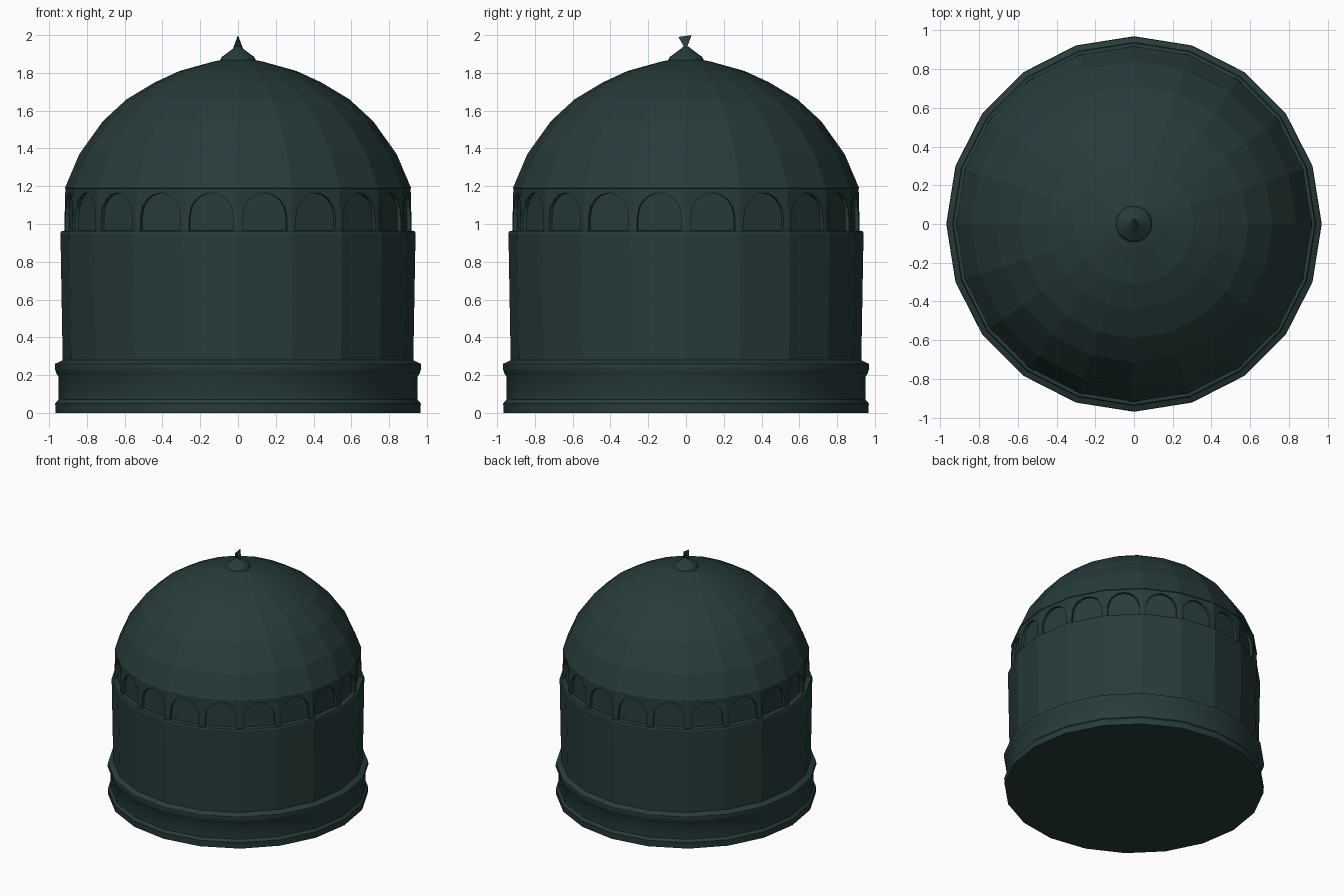
import bpy, bmesh, math

if "Cube" in bpy.data.objects:
    bpy.data.objects.remove(bpy.data.objects["Cube"])

N = 20  # sides of the round building


def material(name, rgb):
    m = bpy.data.materials.new(name)
    m.diffuse_color = (*rgb, 1)
    m.use_nodes = True
    m.node_tree.nodes["Principled BSDF"].inputs["Base Color"].default_value = m.diffuse_color
    return m


TEAL = material("dark_teal", (0.020, 0.044, 0.043))


def finish(bm, name, mat, smooth=False):
    bmesh.ops.recalc_face_normals(bm, faces=bm.faces[:])
    me = bpy.data.meshes.new(name)
    bm.to_mesh(me)
    bm.free()
    me.materials.append(mat)
    ob = bpy.data.objects.new(name, me)
    bpy.context.collection.objects.link(ob)
    if smooth:
        bpy.ops.object.select_all(action='DESELECT')
        ob.select_set(True)
        bpy.context.view_layer.objects.active = ob
        bpy.ops.object.shade_smooth_by_angle(angle=math.radians(35))
    return ob


def corner(i, r, z):
    a = 2 * math.pi * i / N
    return (r * math.cos(a), r * math.sin(a), z)


def lathe(name, profile, mat, smooth=False):
    """Turn an (r, z) profile into a closed N-sided solid."""
    bm = bmesh.new()
    rings = [[bm.verts.new(corner(i, r, z)) for i in range(N)] for r, z in profile]
    for lo, hi in zip(rings, rings[1:]):
        for i in range(N):
            j = (i + 1) % N
            bm.faces.new((lo[i], lo[j], hi[j], hi[i]))
    bm.faces.new(rings[0][::-1])
    bm.faces.new(rings[-1])
    return finish(bm, name, mat, smooth)


# stepped plinth with a rounded moulding
lathe("plinth", [(0.965, 0), (0.968, 0.05), (0.95, 0.07), (0.95, 0.19), (0.962, 0.21),
                 (0.97, 0.235), (0.968, 0.26), (0.935, 0.275), (0.92, 0.285)], TEAL, True)

# drum wall, with the arcade's recessed back wall above it
lathe("drum", [(0.928, 0.27), (0.94, 0.95), (0.935, 0.962), (0.90, 0.965), (0.895, 1.19)], TEAL)

# ribbed dome rising to a shallow point
lathe("dome", [(0.90, 1.18), (0.918, 1.19), (0.91, 1.205), (0.84, 1.37), (0.715, 1.545),
               (0.59, 1.66), (0.44, 1.75), (0.31, 1.81), (0.13, 1.86), (0.09, 1.868)], TEAL)

# arcade: one plate per side with an arched opening
bm = bmesh.new()
Z0, Z1, SPRING, RISE, HALF = 0.96, 1.19, 1.04, 0.125, 0.41
arch = [(0.5 - HALF, Z0)]
for k in range(9):
    t = math.pi * (1 - k / 8)
    arch.append((0.5 + HALF * math.cos(t), SPRING + RISE * math.sin(t)))
arch.append((0.5 + HALF, Z0))
outer = [(0, Z0)] + [(0 if k == 0 else 1 if k == 8 else arch[k + 1][0], Z1)
                     for k in range(9)] + [(1, Z0)]


def on_side(i, u, z, depth):
    r = 0.92 - 0.006 * (z - Z0) / (Z1 - Z0) - depth
    p, q = corner(i, r, z), corner(i + 1, r, z)
    return [p[k] + (q[k] - p[k]) * u for k in range(2)] + [z]


for i in range(N):
    a = [bm.verts.new(on_side(i, u, z, 0)) for u, z in arch]
    o = [bm.verts.new(on_side(i, u, z, 0)) for u, z in outer]
    b = [bm.verts.new(on_side(i, u, z, 0.025)) for u, z in arch]
    for k in range(len(a) - 1):
        bm.faces.new((a[k], a[k + 1], o[k + 1], o[k]))
        bm.faces.new((a[k], b[k], b[k + 1], a[k + 1]))
finish(bm, "arcade", TEAL)

# finial cap and its twisted wedge tip
lathe("finial_cap", [(0.10, 1.855), (0.085, 1.885), (0.04, 1.918), (0.012, 1.94)], TEAL)
bm = bmesh.new()
v = [bm.verts.new(p) for p in ((-0.03, 0, 1.92), (0.03, 0, 1.92), (0, -0.04, 1.99), (0, 0.03, 2.0))]
for f in ((0, 1, 2), (0, 1, 3), (0, 2, 3), (1, 2, 3)):
    bm.faces.new([v[k] for k in f])
finish(bm, "finial_tip", TEAL)
